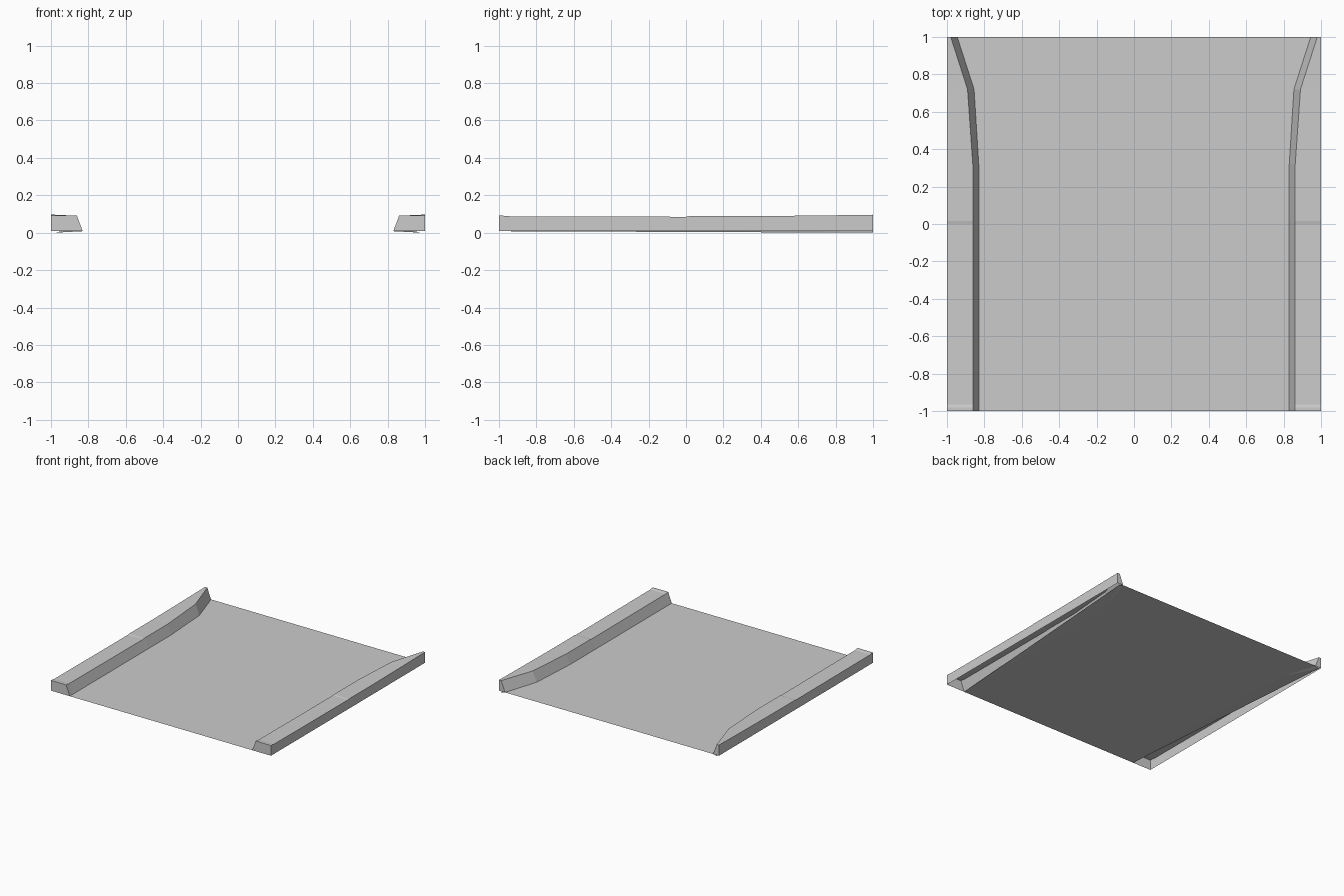
import bpy
import bmesh

cube = bpy.data.objects.get("Cube")
if cube:
    bpy.data.objects.remove(cube, do_unlink=True)

grey = bpy.data.materials.new("light_grey")
grey.use_nodes = True
colour = (0.6, 0.6, 0.6, 1)
grey.diffuse_color = colour
grey.node_tree.nodes["Principled BSDF"].inputs["Base Color"].default_value = colour

FLOOR = 0.008
# Kerb stations: y, foot x, crest x, crest z
STATIONS = [
    (-1.0, 0.83, 0.862, 0.092),
    (-0.98, 0.83, 0.862, 0.092),
    (-0.965, 0.83, 0.862, 0.088),
    (0.0, 0.83, 0.862, 0.085),
    (0.015, 0.83, 0.862, 0.088),
    (0.32, 0.83, 0.862, 0.088),
    (0.72, 0.855, 0.89, 0.092),
    (1.0, 0.945, 0.98, 0.096),
]


def make_object(name, build):
    bm = bmesh.new()
    build(bm)
    mesh = bpy.data.meshes.new(name)
    bm.to_mesh(mesh)
    bm.free()
    mesh.materials.append(grey)
    obj = bpy.data.objects.new(name, mesh)
    bpy.context.collection.objects.link(obj)
    return obj


def kerb(side):
    # Hollow kerb, open underneath, closed at both ends
    def build(bm):
        rows = []
        for y, foot, crest, z in STATIONS:
            points = [(foot, FLOOR), (crest, z), (1.0, z), (1.0, FLOOR)]
            rows.append([bm.verts.new((side * x, y, h)) for x, h in points])
        for a, b in zip(rows, rows[1:]):
            for i in range(3):
                bm.faces.new((a[i], a[i + 1], b[i + 1], b[i]))
        bm.faces.new(rows[0])
        bm.faces.new(rows[-1])
        bmesh.ops.recalc_face_normals(bm, faces=bm.faces)
    return build


def floor(bm):
    # Flat deck between the kerb feet
    feet = [(y, x) for y, x, _, _ in STATIONS]
    rows = [[bm.verts.new((s * x, y, FLOOR)) for s in (-1, 1)] for y, x in feet]
    for a, b in zip(rows, rows[1:]):
        bm.faces.new((a[0], a[1], b[1], b[0]))
    # Sagging skirts under the kerbs, with a straight outer edge
    for i, side in enumerate((-1, 1)):
        corner = bm.verts.new((side * 0.98, 1.0, 0.0))
        for a, b in zip(rows, rows[1:]):
            trio = (a[i], corner, b[i])
            bm.faces.new(trio if side > 0 else trio[::-1])


make_object("floor", floor)
make_object("left_kerb", kerb(1))
make_object("right_kerb", kerb(-1))
